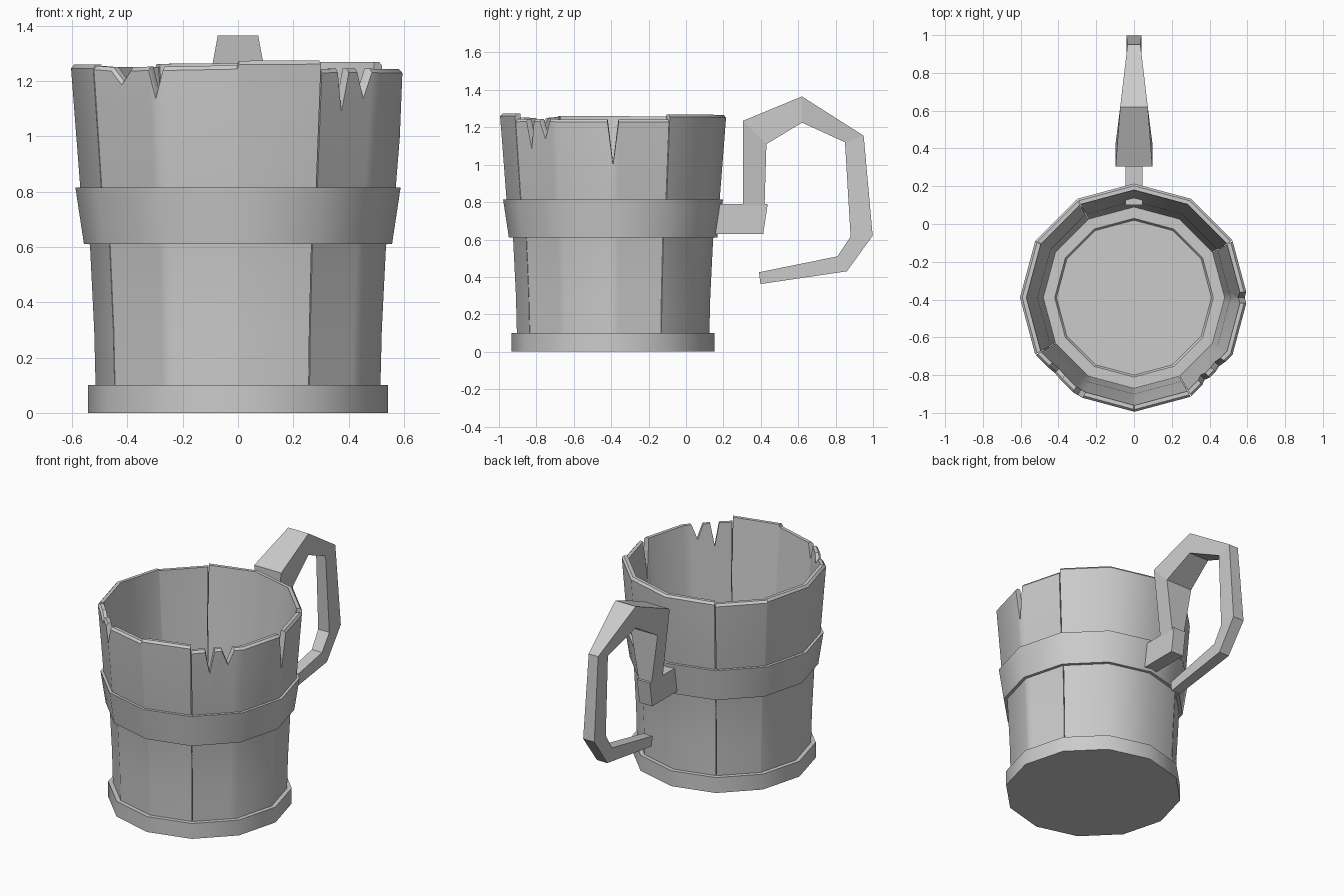
import bpy, bmesh, math

cube = bpy.data.objects.get("Cube")
if cube:
    bpy.data.objects.remove(cube, do_unlink=True)

grey = bpy.data.materials.new("plain_grey")
grey.use_nodes = True
grey.diffuse_color = (0.6, 0.6, 0.6, 1)
grey.node_tree.nodes["Principled BSDF"].inputs["Base Color"].default_value = (0.6, 0.6, 0.6, 1)

SIDES = 12
CENTRE_Y = -0.39


def ring_point(t, r, z):
    """Point on the twelve-sided outline; t counts corners."""
    i = math.floor(t)
    f = t - i
    a, b = (2 * math.pi * k / SIDES for k in (i, i + 1))
    x = math.cos(a) * (1 - f) + math.cos(b) * f
    y = math.sin(a) * (1 - f) + math.sin(b) * f
    return (r * x, CENTRE_Y + r * y, z)


def loft(name, sections, closed=False, smooth=True):
    """Join equal loops of points into one solid."""
    bm = bmesh.new()
    loops = [[bm.verts.new(p) for p in s] for s in sections]
    n = len(loops[0])
    pairs = list(zip(loops, loops[1:]))
    if closed:
        pairs.append((loops[-1], loops[0]))
    else:
        bm.faces.new(loops[0])
        bm.faces.new(loops[-1][::-1])
    for a, b in pairs:
        for j in range(n):
            k = (j + 1) % n
            bm.faces.new((a[j], a[k], b[k], b[j]))
    bmesh.ops.remove_doubles(bm, verts=bm.verts, dist=0.0001)
    bmesh.ops.recalc_face_normals(bm, faces=bm.faces)
    mesh = bpy.data.meshes.new(name)
    bm.to_mesh(mesh)
    bm.free()
    obj = bpy.data.objects.new(name, mesh)
    bpy.context.collection.objects.link(obj)
    mesh.materials.append(grey)
    if smooth:
        bpy.ops.object.select_all(action='DESELECT')
        obj.select_set(True)
        bpy.context.view_layer.objects.active = obj
        bpy.ops.object.shade_smooth_by_angle(angle=math.radians(35))
    return obj


def hoop(name, profile):
    return loft(name, [[ring_point(t, r, z) for r, z in profile]
                       for t in range(SIDES)], closed=True)


def stave_section(t, top):
    """Wall cross-section with a chamfered rim at height top."""
    def outer(z):
        return 0.57 + 0.075 * (z - 0.81)
    profile = [(0.515, 0.1), (0.52, 0.3), (0.535, 0.6), (0.57, 0.81),
               (outer(top), top - 0.014), (outer(top) - 0.012, top),
               (outer(top) - 0.034, top), (0.53, 0.81), (0.51, 0.6), (0.48, 0.1)]
    return [ring_point(t, r, z) for r, z in profile]


def notch(t, half, rim, tip):
    return [(t - half, rim), (t, tip), (t + half, rim)]


def step(t, low, high):
    return [(t - 0.01, low), (t + 0.01, high)]


# Four wall staves: rim heights, with cracks and small steps
GAP = 0.008
staves = {
    "back_stave": [(1 + GAP, 1.268), (2, 1.268), (3, 1.265), (4 - GAP, 1.262)],
    "left_stave": [(4 + GAP, 1.25)] + step(5, 1.25, 1.257)
                  + [(6, 1.26), (7 - GAP, 1.26)],
    "front_stave": [(7 + GAP, 1.255)] + notch(7.45, 0.16, 1.25, 1.2)
                   + notch(8, 0.1, 1.252, 1.15) + step(9, 1.257, 1.273)
                   + [(10 - GAP, 1.275)],
    "right_stave": [(10 + GAP, 1.243)] + notch(10.36, 0.09, 1.245, 1.1)
                   + notch(10.71, 0.12, 1.245, 1.15) + [(11, 1.243)]
                   + notch(12, 0.1, 1.243, 1.01) + [(13 - GAP, 1.243)],
}
for name, columns in staves.items():
    loft(name, [stave_section(t, top) for t, top in columns])

# Base with a shallow recessed floor
hoop("base", [(0, 0), (0.542, 0), (0.542, 0.1), (0.42, 0.1), (0.41, 0.085), (0, 0.085)])

# Band around the middle
hoop("middle_band", [(0.52, 0.61), (0.557, 0.61), (0.588, 0.815), (0.55, 0.815)])


def bar(name, stations):
    """Bar in the side plane: outer point, inner point, half width."""
    loft(name, [[(-w, *o), (w, *o), (w, *i), (-w, *i)] for o, i, w in stations],
         smooth=False)


# Bracket and bent handle
bar("handle_bracket", [((0.1, 0.79), (0.1, 0.63), 0.046),
                       ((0.437, 0.79), (0.413, 0.63), 0.046)])
bar("handle", [
    ((0.305, 0.78), (0.42, 0.78), 0.046),
    ((0.305, 1.235), (0.43, 1.11), 0.097),
    ((0.62, 1.365), (0.62, 1.225), 0.073),
    ((0.95, 1.155), (0.85, 1.12), 0.034),
    ((0.998, 0.62), (0.88, 0.615), 0.04),
    ((0.86, 0.43), (0.81, 0.51), 0.037),
    ((0.398, 0.362), (0.39, 0.425), 0.033),
])
